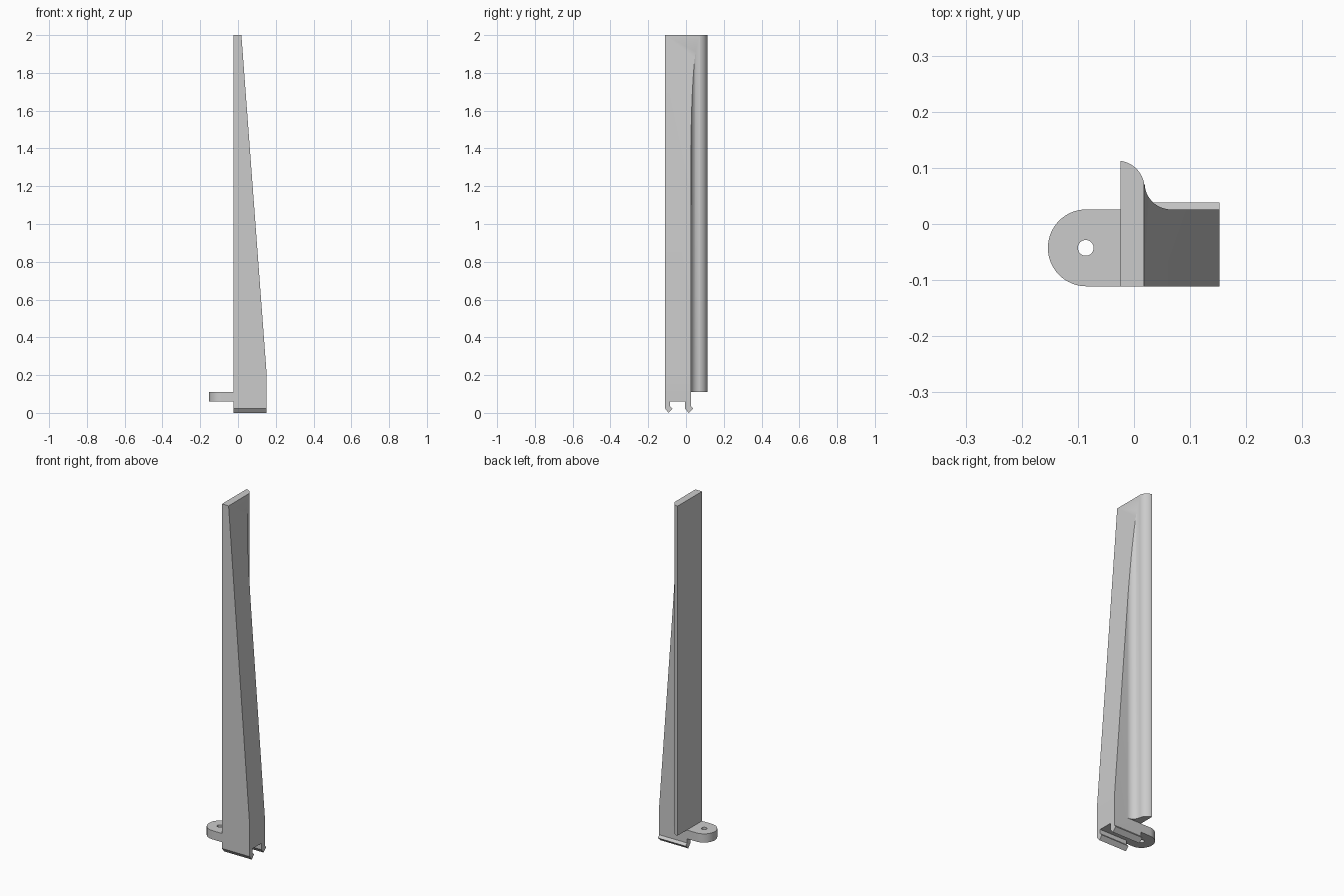
import bpy, bmesh, math
from mathutils import Vector

cube = bpy.data.objects.get("Cube")
if cube:
    bpy.data.objects.remove(cube, do_unlink=True)

grey = bpy.data.materials.new("light_grey")
grey.use_nodes = True
colour = (0.6, 0.6, 0.6, 1)
grey.diffuse_color = colour
grey.node_tree.nodes["Principled BSDF"].inputs["Base Color"].default_value = colour

LEFT, RIGHT = -0.024, 0.152      # width of the main body
FRONT, BACK = -0.111, 0.026      # depth of the main body
LEDGE, SLOT, TOP = 0.11, 0.06, 2.0


def arc(cx, cy, r, start, end, n):
    """Points along a circle, angles in degrees."""
    angles = [math.radians(start + (end - start) * i / n) for i in range(n + 1)]
    return [(cx + r * math.cos(a), cy + r * math.sin(a)) for a in angles]


def prism(name, points, direction, cut=None):
    """Extrude a closed 3D outline, optionally trimmed by a plane."""
    bm = bmesh.new()
    face = bm.faces.new([bm.verts.new(p) for p in points])
    new = bmesh.ops.extrude_face_region(bm, geom=[face])["geom"]
    bmesh.ops.translate(bm, vec=direction,
                        verts=[v for v in new if isinstance(v, bmesh.types.BMVert)])
    if cut:
        res = bmesh.ops.bisect_plane(bm, geom=bm.verts[:] + bm.edges[:] + bm.faces[:],
                                     plane_co=cut[0], plane_no=cut[1], clear_outer=True)
        rim = [e for e in res["geom_cut"] if isinstance(e, bmesh.types.BMEdge)]
        bmesh.ops.holes_fill(bm, edges=rim, sides=0)
    bmesh.ops.recalc_face_normals(bm, faces=bm.faces)
    mesh = bpy.data.meshes.new(name)
    bm.to_mesh(mesh)
    bm.free()
    mesh.materials.append(grey)
    obj = bpy.data.objects.new(name, mesh)
    bpy.context.collection.objects.link(obj)
    return obj


def activate(obj):
    bpy.ops.object.select_all(action="DESELECT")
    obj.select_set(True)
    bpy.context.view_layer.objects.active = obj


def combine(obj, tool, operation):
    """Apply a boolean and remove the tool."""
    activate(obj)
    mod = obj.modifiers.new("combine", "BOOLEAN")
    mod.object, mod.operation, mod.solver = tool, operation, "EXACT"
    bpy.ops.object.modifier_apply(modifier=mod.name)
    bpy.data.objects.remove(tool, do_unlink=True)


# Tapered upright: plan outline with a rounded rear fin and a hollow fillet
fin = arc(-0.031, 0.063, 0.05, 8, 81.9, 16)
fillet = arc(0.066, 0.073, 0.047, 270, 180, 16)
plan = [(LEFT, FRONT), (RIGHT, FRONT), (RIGHT, BACK)] + fillet + fin
slope = Vector((TOP - 0.2, 0, RIGHT - 0.018))
upright = prism("tapered_upright", [(x, y, LEDGE) for x, y in plan],
                (0, 0, TOP - LEDGE), cut=((RIGHT, 0, 0.2), slope))

# Clip base: side outline with two barbed feet around a slot
side = [(FRONT, LEDGE), (FRONT, 0.024), (-0.092, 0), (-0.072, 0.022), (-0.086, 0.036),
        (-0.086, SLOT), (-0.006, SLOT), (-0.006, 0.024), (0.014, 0), (0.038, 0.022),
        (BACK, 0.036), (BACK, LEDGE)]
clip = prism("clip_base", [(LEFT, y, z) for y, z in side], (RIGHT - LEFT, 0, 0))
combine(upright, clip, "UNION")

# Side tab with a rounded end and a screw hole
cy = (FRONT + BACK) / 2
radius = (BACK - FRONT) / 2
outline = [(LEFT, FRONT), (LEFT, BACK)] + arc(-0.085, cy, radius, 90, 270, 32)
tab = prism("screw_tab", [(x, y, SLOT) for x, y in outline], (0, 0, LEDGE - SLOT))
hole = prism("hole_cutter", [(x, y, 0) for x, y in arc(-0.086, cy, 0.014, 0, 360, 32)[:-1]],
             (0, 0, 0.2))
combine(tab, hole, "DIFFERENCE")

for obj in (upright, tab):
    activate(obj)
    bpy.ops.object.shade_smooth_by_angle(angle=math.radians(30))
